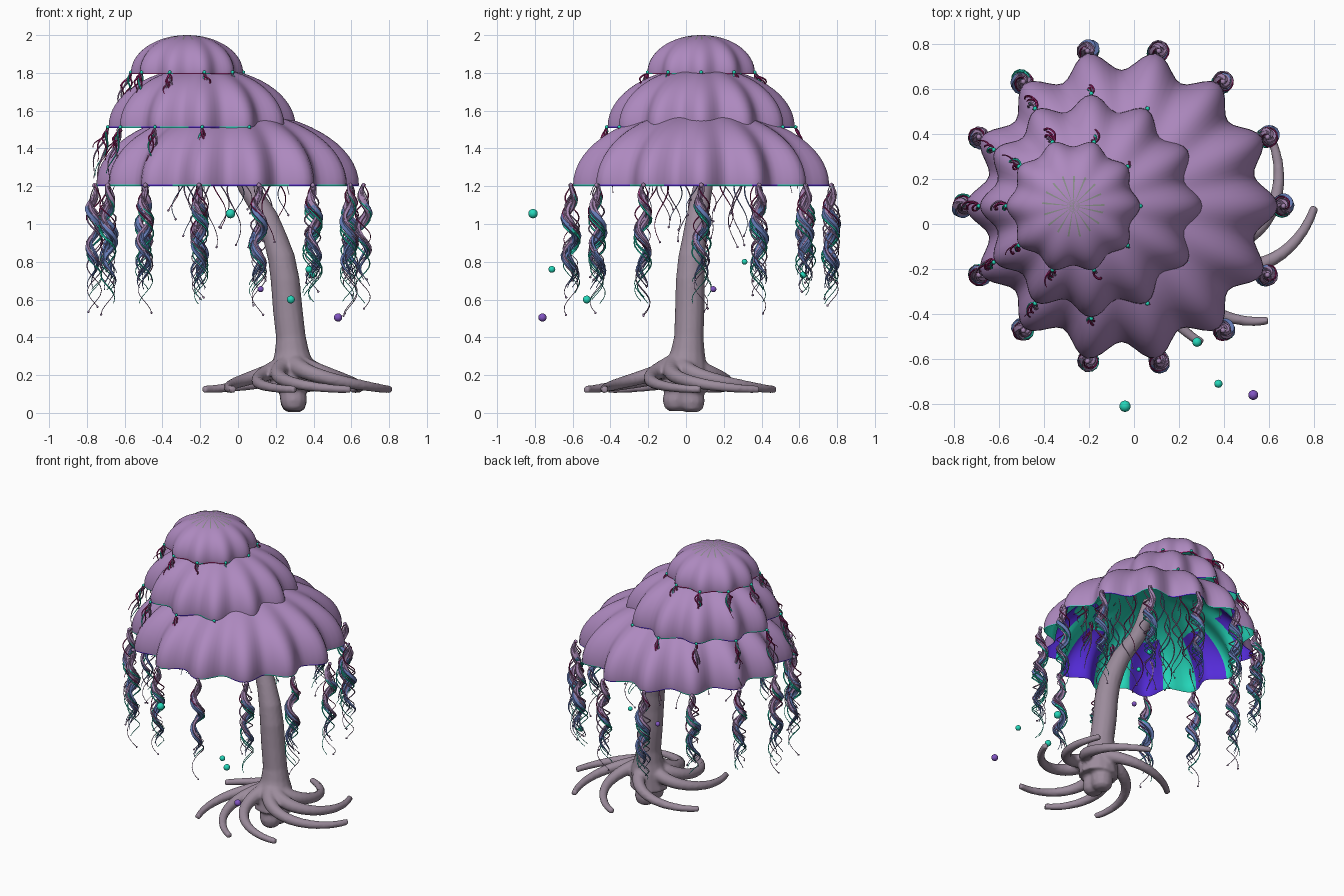
import bpy, bmesh, math, random
from mathutils import Vector, Quaternion

if "Cube" in bpy.data.objects:
    bpy.data.objects.remove(bpy.data.objects["Cube"])

random.seed(4)
TAU = 2 * math.pi


def material(name, r, g, b):
    m = bpy.data.materials.new(name)
    m.diffuse_color = (r, g, b, 1)
    m.use_nodes = True
    m.node_tree.nodes["Principled BSDF"].inputs["Base Color"].default_value = m.diffuse_color
    return m


MAUVE = material("mauve_cap", 0.42, 0.25, 0.52)
STEM = material("grey_mauve_stem", 0.33, 0.26, 0.33)
TEAL = material("teal", 0.018, 0.68, 0.49)
VIOLET = material("deep_violet", 0.09, 0.025, 0.70)
STRAND = material("dusty_mauve", 0.37, 0.23, 0.43)
SLATE = material("slate_blue", 0.13, 0.20, 0.47)
MAGENTA = material("dark_magenta", 0.34, 0.015, 0.14)
LILAC = material("lilac_bead", 0.22, 0.09, 0.54)
APEX = material("grey_green", 0.25, 0.27, 0.25)


def finish(bm, name, mats):
    bmesh.ops.recalc_face_normals(bm, faces=bm.faces)
    mesh = bpy.data.meshes.new(name)
    for f in bm.faces:
        f.smooth = True
    bm.to_mesh(mesh)
    bm.free()
    mesh.set_sharp_from_angle(angle=math.radians(50))
    for m in mats:
        mesh.materials.append(m)
    ob = bpy.data.objects.new(name, mesh)
    bpy.context.collection.objects.link(ob)
    return ob


def tube(bm, path, radii, sides=6, mat=lambda c: 0):
    """Closed tube along a path; mat picks the material slot from a face centre."""
    path = [Vector(p) for p in path]
    q, old, rings = Quaternion(), Vector((0, 0, 1)), []
    for i, p in enumerate(path):
        t = (path[min(i + 1, len(path) - 1)] - path[max(i - 1, 0)]).normalized()
        q = old.rotation_difference(t) @ q
        old = t
        rings.append([bm.verts.new(p + q @ Vector((radii[i] * math.cos(TAU * k / sides),
                      radii[i] * math.sin(TAU * k / sides), 0))) for k in range(sides)])
    faces = [bm.faces.new(rings[0][::-1]), bm.faces.new(rings[-1])]
    for a, b in zip(rings, rings[1:]):
        for k in range(sides):
            n = (k + 1) % sides
            faces.append(bm.faces.new((a[k], a[n], b[n], b[k])))
    for f in faces:
        f.material_index = mat(f.calc_center_median())


def ball(bm, pos, r, mat=0, level=1):
    res = bmesh.ops.create_icosphere(bm, subdivisions=level, radius=r)
    for v in res["verts"]:
        v.co += Vector(pos)
        for f in v.link_faces:
            f.material_index = mat


# Scalloped domes; lining is teal with coloured patches near the rim
def cap(name, cx, z, radius, height, lobes, depth, stripe, width, streaks=False):
    bm, seg, rows = bmesh.new(), lobes * 10, 16

    def ring(u, inset, drop=0):
        a = u * math.pi / 2
        out = []
        for k in range(seg):
            th = TAU * k / seg
            r = (radius - inset) * math.sin(a)
            r *= 1 - depth * math.sin(a) ** 1.2 * (0.5 - 0.5 * math.cos(lobes * th))
            h = (height - inset) * math.cos(a) - drop
            out.append(bm.verts.new((cx + r * math.cos(th), 0.08 + r * math.sin(th), z + h)))
        return out

    outer = [ring(i / rows, 0) for i in range(1, rows + 1)]
    inner = [ring(1, 0.001, 0.007)] + [ring(i / rows, 0.008) for i in range(rows, 0, -1)]
    rings = outer + inner
    for j, (a, b) in enumerate(zip(rings, rings[1:])):
        for k in range(seg):
            n = (k + 1) % seg
            f = bm.faces.new((a[k], a[n], b[n], b[k]))
            if j >= rows - 1:
                deg = 360 * (k + 0.5) / seg
                patch = abs((deg - 212) % 40 - 20) < width / 2 and j < rows + 9
                f.material_index = 2 if patch else 1
            elif streaks and j < 4 and k % 6 == 0:
                f.material_index = 3
    for loop, top, m in ((outer[0], height, 0), (inner[-1], height - 0.008, 1)):
        apex = bm.verts.new((cx, 0.08, z + top))
        for k in range(seg):
            f = bm.faces.new((loop[k], loop[(k + 1) % seg], apex))
            f.material_index = 3 if streaks and m == 0 and k % 3 == 0 else m
    finish(bm, name, (MAUVE, TEAL, stripe, APEX))


cap("lower_cap", -0.055, 1.208, 0.695, 0.395, 14, 0.13, VIOLET, 20)
cap("middle_cap", -0.19, 1.515, 0.495, 0.315, 12, 0.13, VIOLET, 22)
cap("top_cap", -0.27, 1.80, 0.297, 0.20, 10, 0.11, MAGENTA, 34, True)


# Stem, curling roots and bottom bulb fused into one skin
bm = bmesh.new()
tube(bm, [(.29, -.01, .12), (.29, 0, .25), (.285, .01, .32), (.28, .015, .4), (.263, .02, .55),
          (.25, .022, .7), (.23, .03, .82), (.195, .045, .93), (.155, .06, 1.03), (.10, .075, 1.12),
          (.05, .09, 1.2), (0, .09, 1.32), (-.05, .09, 1.5)],
     [.13, .115, .092, .079, .079, .077, .072, .064, .06, .056, .053, .05, .04], 14)
for y, zc in ((-.055, .078), (.03, .072)):
    tube(bm, [(.295, y, zc - .068), (.295, y, zc - .05), (.295, y, zc - .02), (.29, y * .8, zc + .03),
              (.29, y * .5, .2)], [.035, .06, .07, .072, .08], 12)
for tip in (12, 53, 95, 163, 230, 271, 307):
    path, radii = [], []
    for i in range(17):
        t = i / 16
        a = math.radians(tip - 90 * (1 - t))
        r = 0.05 + (0.47 if tip < 60 else 0.45) * t
        path.append((0.295 + r * math.cos(a), -0.03 + r * math.sin(a), 0.124 + 0.13 * (1 - t) ** 1.5))
        radii.append(0.053 - 0.033 * t ** 0.8)
    tube(bm, path, radii, 10)
ob = finish(bm, "stem_and_roots", (STEM,))
rm = ob.modifiers.new("fuse", "REMESH")
rm.mode = "VOXEL"
rm.voxel_size = 0.011
rm.use_smooth_shade = True
sm = ob.modifiers.new("soften", "SMOOTH")
sm.factor = 0.5
sm.iterations = 2


# Twisting strand hanging from a point, optionally leaning outward
def strand(bm, x, y, z, length, swirl, thick, turns, mat, bead=None, phase=None, lean=(0, 0)):
    n = 30
    ph = random.uniform(0, TAU) if phase is None else phase
    path, radii = [], []
    for i in range(n + 1):
        t = i / n
        a = ph + turns * TAU * t
        s = swirl * (0.2 + 0.8 * min(1, 3 * t)) * (1 - 0.3 * t)
        path.append((x + s * math.cos(a) + lean[0] * t, y + s * math.sin(a) + lean[1] * t, z - length * t))
        radii.append(max(0.002, thick * min(1, 0.4 + 4 * t) * (1 - t ** 3)))
    tube(bm, path, radii, 5, mat)
    if bead is not None:
        ball(bm, path[-1], 0.007, bead)


SLOTS = (STRAND, SLATE, TEAL, MAGENTA)

# Rim tassels of the lower cap: one wavy bundle with looser threads around it
for k in range(14):
    a = TAU * k / 14
    x, y = -0.048 + 0.712 * math.cos(a), 0.08 + 0.707 * math.sin(a)
    bm = bmesh.new()
    ph = random.uniform(0, TAU)
    for i in range(4):
        cut = (0.98, 1.1, 0.80, 0.95)[i]
        length = random.uniform(0.44, 0.56)
        drift = (random.uniform(-.02, .02), random.uniform(-.02, .02))
        strand(bm, x, y, 1.21, length, (0.03, 0.038, 0.034, 0.025)[i], (0.014, 0.018, 0.012, 0.012)[i],
               length * 4.8, lambda c: 1 if c.z < cut else 0,
               phase=ph + (0, 0.35, 0.8, 1.2)[i], lean=drift)
    for i in range(2):
        strand(bm, x, y, 1.21, random.uniform(0.5, 0.64), 0.05, 0.005, 2.5,
               lambda c: 2, phase=ph + 0.6 * i, lean=drift)
        strand(bm, x, y, 1.21, random.uniform(0.45, 0.7), 0.05, 0.0045, 2.6,
               lambda c: 0, 0, phase=ph + 2.5 * i)
    strand(bm, x, y, 1.21, 0.35, 0.05, 0.004, 1.5, lambda c: 3)
    ball(bm, (x, y, 1.205), 0.014, 0)
    finish(bm, "rim_tassel", SLOTS)

# Short fringes under the middle and top caps
for cx, z, r, lobes, drop in ((-0.19, 1.51, 0.50, 12, 0.24), (-0.27, 1.80, 0.298, 10, 0.2)):
    bm = bmesh.new()
    for k in range(lobes):
        a = TAU * k / lobes
        x, y = cx + r * math.cos(a), 0.08 + r * math.sin(a)
        for m, reach in ((0, 1.4), (0, 1.1), (2, 1.0), (3, 0.8), (3, 0.7), (3, 0.5)):
            out = random.uniform(0.03, 0.09)
            strand(bm, x, y, z, drop * random.uniform(0.8, 1.1) * reach, random.uniform(0.012, 0.026),
                   0.005, 1.0, lambda c, m=m: m, lean=(out * math.cos(a), out * math.sin(a)))
        ball(bm, (x, y, z + 0.003), 0.011, 2)
    finish(bm, "cap_fringe", SLOTS)

# Thin threads hanging inside the lower cap
bm = bmesh.new()
for k in range(20):
    a = TAU * (k + 0.5) / 20
    r = (0.2, 0.3)[k % 2]
    strand(bm, -0.05 + r * math.cos(a), 0.08 + r * math.sin(a), 1.5,
           random.uniform(0.42, 0.65), 0.045, 0.0045, 1.5, lambda c, m=(0, 3, 0, 1)[k % 4]: m, 0)
finish(bm, "inner_threads", SLOTS)

# Floating beads
for x, y, z, r, m in ((-.04, -.81, 1.055, .025, TEAL), (.375, -.71, .76, .018, TEAL),
                      (.28, -.525, .60, .021, TEAL), (.39, .62, .73, .018, TEAL),
                      (.22, .31, .80, .015, TEAL), (.53, -.76, .505, .022, LILAC),
                      (.12, .145, .655, .016, LILAC)):
    bm = bmesh.new()
    ball(bm, (x, y, z), r, 0, 3)
    finish(bm, "floating_bead", (m,))
